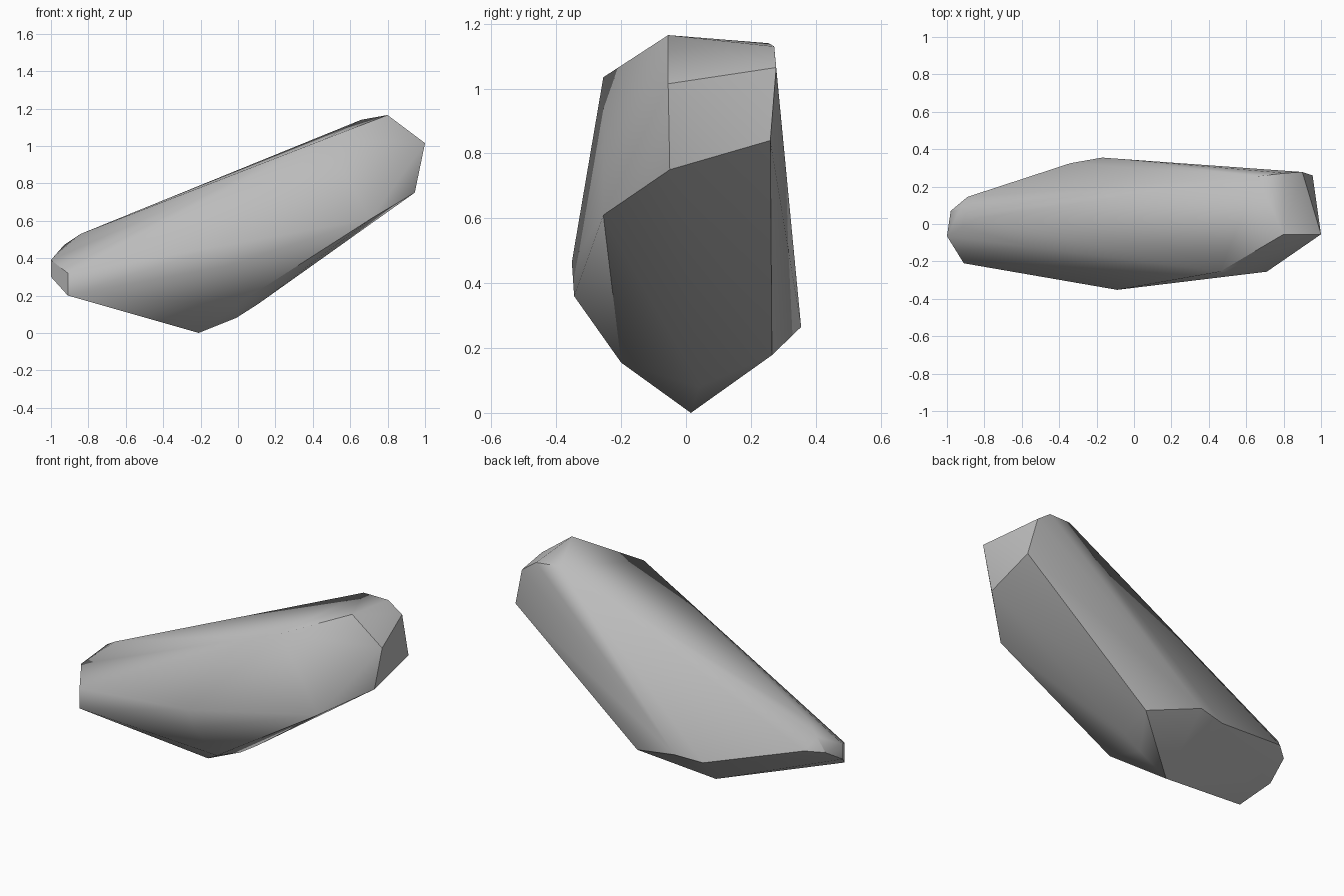
import bpy, bmesh, math

cube = bpy.data.objects.get("Cube")
if cube:
    bpy.data.objects.remove(cube, do_unlink=True)

# Stone colour
grey = bpy.data.materials.new("stone_grey")
grey.use_nodes = True
grey.diffuse_color = (0.5, 0.5, 0.5, 1)
bsdf = next(n for n in grey.node_tree.nodes if n.type == 'BSDF_PRINCIPLED')
bsdf.inputs["Base Color"].default_value = (0.5, 0.5, 0.5, 1)
bsdf.inputs["Roughness"].default_value = 0.8

# Corners of the rock, grouped by region
raised_end = [(1.0, -0.055, 1.015), (0.945, -0.05, 0.75), (0.955, 0.26, 0.84),
              (0.90, 0.278, 1.065), (0.80, -0.055, 1.165), (0.81, 0.272, 1.13),
              (0.66, 0.255, 1.14)]
front_side = [(0.46, -0.255, 1.035), (0.71, -0.255, 0.61),
              (-0.09, -0.352, 0.465), (-0.05, -0.345, 0.36)]
low_end = [(-0.91, -0.21, 0.32), (-0.91, -0.21, 0.20), (-1.0, -0.065, 0.39),
           (-1.0, -0.065, 0.30), (-0.98, 0.07, 0.385), (-0.89, 0.145, 0.40),
           (-0.93, 0.08, 0.47), (-0.84, 0.03, 0.53)]
back_side = [(-0.34, 0.325, 0.25), (-0.17, 0.355, 0.265)]
underside = [(-0.21, 0.015, 0.0), (-0.01, 0.04, 0.08), (0.10, 0.04, 0.15),
             (0.0, -0.2, 0.155), (0.14, 0.265, 0.178)]

# Wrap the corners in a convex shell and merge the nearly flat facets
bm = bmesh.new()
for co in raised_end + front_side + low_end + back_side + underside:
    bm.verts.new(co)
bmesh.ops.convex_hull(bm, input=bm.verts[:])
loose = [v for v in bm.verts if not v.link_faces]
bmesh.ops.delete(bm, geom=loose, context='VERTS')
bmesh.ops.dissolve_limit(bm, angle_limit=math.radians(2),
                         verts=bm.verts[:], edges=bm.edges[:])
bmesh.ops.recalc_face_normals(bm, faces=bm.faces[:])
mesh = bpy.data.meshes.new("rock")
bm.to_mesh(mesh)
bm.free()
mesh.materials.append(grey)

rock = bpy.data.objects.new("rock", mesh)
bpy.context.collection.objects.link(rock)

# Soft facets with crisp ends
bpy.ops.object.select_all(action='DESELECT')
rock.select_set(True)
bpy.context.view_layer.objects.active = rock
bpy.ops.object.shade_smooth_by_angle(angle=math.radians(35))
